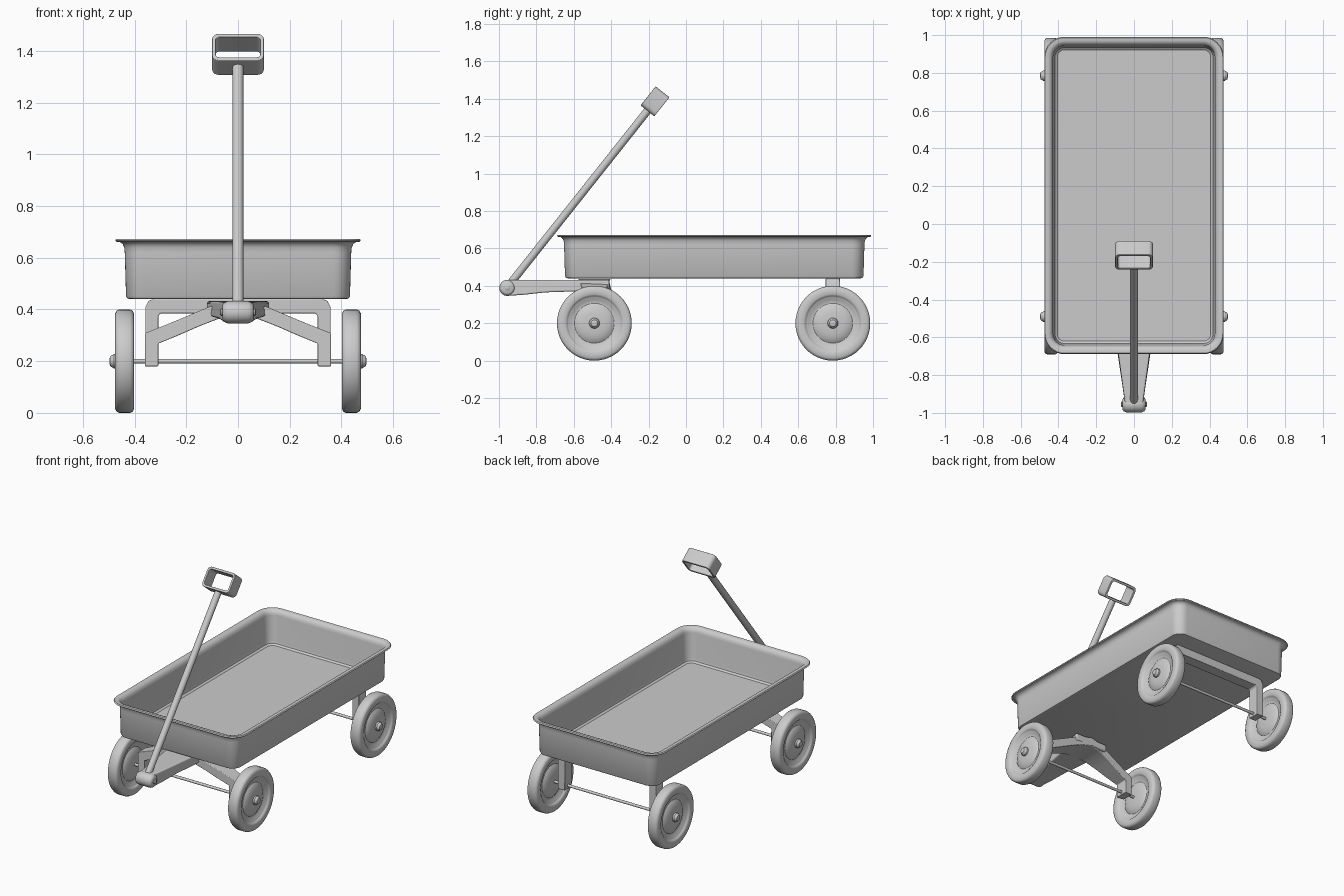
import bpy, bmesh
from math import pi, sin, cos, atan2
from mathutils import Vector, Matrix

if "Cube" in bpy.data.objects:
    bpy.data.objects.remove(bpy.data.objects["Cube"])


def finish(name, bm, bevel=0.0, angle=35):
    bmesh.ops.recalc_face_normals(bm, faces=bm.faces)
    me = bpy.data.meshes.new(name)
    bm.to_mesh(me)
    bm.free()
    ob = bpy.data.objects.new(name, me)
    bpy.context.collection.objects.link(ob)
    if bevel:
        m = ob.modifiers.new("bevel", 'BEVEL')
        m.width, m.segments, m.limit_method = bevel, 3, 'ANGLE'
    bpy.ops.object.select_all(action='DESELECT')
    bpy.context.view_layer.objects.active = ob
    ob.select_set(True)
    bpy.ops.object.shade_smooth_by_angle(angle=angle * pi / 180)
    return ob


def loft(name, rings, angle=35):
    bm = bmesh.new()
    vs = [[bm.verts.new(p) for p in r] for r in rings]
    n = len(vs[0])
    for a, b in zip(vs, vs[1:]):
        for i in range(n):
            bm.faces.new((a[i], a[(i + 1) % n], b[(i + 1) % n], b[i]))
    bm.faces.new(vs[0])
    bm.faces.new(vs[-1])
    return finish(name, bm, angle=angle)


def lathe_x(name, profile, centre, n=48):
    # profile of (x, radius) turned about an x-parallel axis
    return loft(name, [[(centre[0] + x, centre[1] + r * cos(2 * pi * i / n), centre[2] + r * sin(2 * pi * i / n))
                        for i in range(n)] for x, r in profile])


def slab(name, pts, place, bevel=0.0):
    # outline extruded between the two sides given by place(u, v, side)
    bm = bmesh.new()
    a = [bm.verts.new(place(u, v, -1)) for u, v in pts]
    b = [bm.verts.new(place(u, v, 1)) for u, v in pts]
    n = len(pts)
    for i in range(n):
        bm.faces.new((a[i], a[(i + 1) % n], b[(i + 1) % n], b[i]))
    bm.faces.new(a)
    bm.faces.new(b)
    return finish(name, bm, bevel)


def rounded(hx, hy, r, n=8):
    pts = []
    for k, (sx, sy) in enumerate([(1, 1), (-1, 1), (-1, -1), (1, -1)]):
        for i in range(n + 1):
            t = (k + i / n) * pi / 2
            pts.append((sx * (hx - r) + r * cos(t), sy * (hy - r) + r * sin(t)))
    return pts


def mirror_outline(half):
    return half + [(-x, z) for x, z in reversed(half) if x > 0]


# Tray: (outward offset from body wall, z), outside up over the rim and down inside
tray = [(-.020, .440), (-.010, .443), (-.005, .452), (0, .62), (.002, .640), (.008, .653), (.018, .660),
        (.032, .662), (.037, .667), (.032, .673), (.015, .673), (.003, .668), (-.006, .656), (-.010, .640),
        (-.016, .475), (-.020, .460), (-.032, .451)]
loft("tray", [[(x, y + .151, z) for x, y in rounded(.438 + o, .803 + o, .07 + o)] for o, z in tray])

# Wheels, hubs and axles
half = [(.021, .2), (.031, .195), (.0365, .185), (.0365, .155), (.032, .147), (.026, .143), (.024, .138),
        (.020, .128), (.013, .115), (.013, .106), (.020, .096), (.027, .078), (.031, .055), (.032, .015)]
wheel = [(-x, r) for x, r in reversed(half)] + half
hub = [(0, .03), (.042, .028), (.046, .024), (.050, .023), (.056, .018), (.058, .010)]
for end, y in (("front", -.49), ("rear", .785)):
    for side, s in (("left", -1), ("right", 1)):
        lathe_x(f"{end}_{side}_wheel", wheel, (s * .4385, y, .2))
        lathe_x(f"{end}_{side}_hub", [(s * x, r) for x, r in hub], (s * .4385, y, .2), 16)
    lathe_x(f"{end}_axle", [(-.43, .009), (.43, .009)], (0, y, .2), 16)

# Rear U-shaped bracket
u_shape = mirror_outline([(0, .441), (.325, .441), (.345, .434), (.358, .41), (.358, .18), (.308, .18),
                          (.308, .375), (.3, .385), (0, .385)])
slab("rear_bracket", u_shape, lambda x, z, s: (x, .785 + s * .038, z), .004)

# Front arched bolster, narrowing in depth toward its legs
arch = mirror_outline([(0, .437), (.06, .427), (.12, .407), (.2, .373), (.28, .340), (.36, .308), (.36, .18),
                       (.308, .18), (.308, .268), (.23, .300), (.15, .335), (.08, .362), (0, .375)])
slab("front_bolster", arch, lambda x, z, s: (x, -.49 + s * (.088 - .05 * abs(x) / .36), z), .004)

# Tongue from the bolster to the handle pivot
tongue = [(-.96, .43), (-.41, .432), (-.41, .385), (-.60, .370), (-.75, .365), (-.87, .352), (-.96, .346)]


def tongue_place(y, z, s):
    t = max(0, min(1, (y + .96) / .5))
    return (s * (.046 + .075 * t), y, z)


slab("tongue", tongue, tongue_place, .008)
lathe_x("pivot_barrel", [(-.060, .028), (-.055, .036), (-.040, .043), (.040, .043), (.055, .036), (.060, .028)],
        (0, -.955, .389), 32)
lathe_x("pivot_bolt", [(-.070, .008), (-.066, .014), (.066, .014), (.070, .008)], (0, -.955, .389), 12)

# Handle rod
low, high = Vector((0, -.955, .392)), Vector((0, -.205, 1.337))
along = (high - low).normalized()
across = Vector((0, -along.z, along.y))
X = Vector((1, 0, 0))
loft("handle_rod", [[p + .021 * (X * cos(i * pi / 12) + across * sin(i * pi / 12)) for i in range(24)]
                    for p in (low, high + along * .008)])

# Grip: rounded loop, open across the rod
grip_c = high + along * .063


def grip_ring(hx, hy, r, depth):
    return [grip_c + X * x + along * y + across * depth for x, y in rounded(hx, hy, r, 5)]


bm = bmesh.new()
rings = [[bm.verts.new(p) for p in grip_ring(*a)] for a in
         ((.1, .065, .025, -.047), (.1, .065, .025, .047), (.086, .050, .014, .047), (.086, .050, .014, -.047))]
for k in range(4):
    a, b = rings[k], rings[(k + 1) % 4]
    for i in range(len(a)):
        j = (i + 1) % len(a)
        bm.faces.new((a[i], a[j], b[j], b[i]))
finish("handle_grip", bm, .003)
